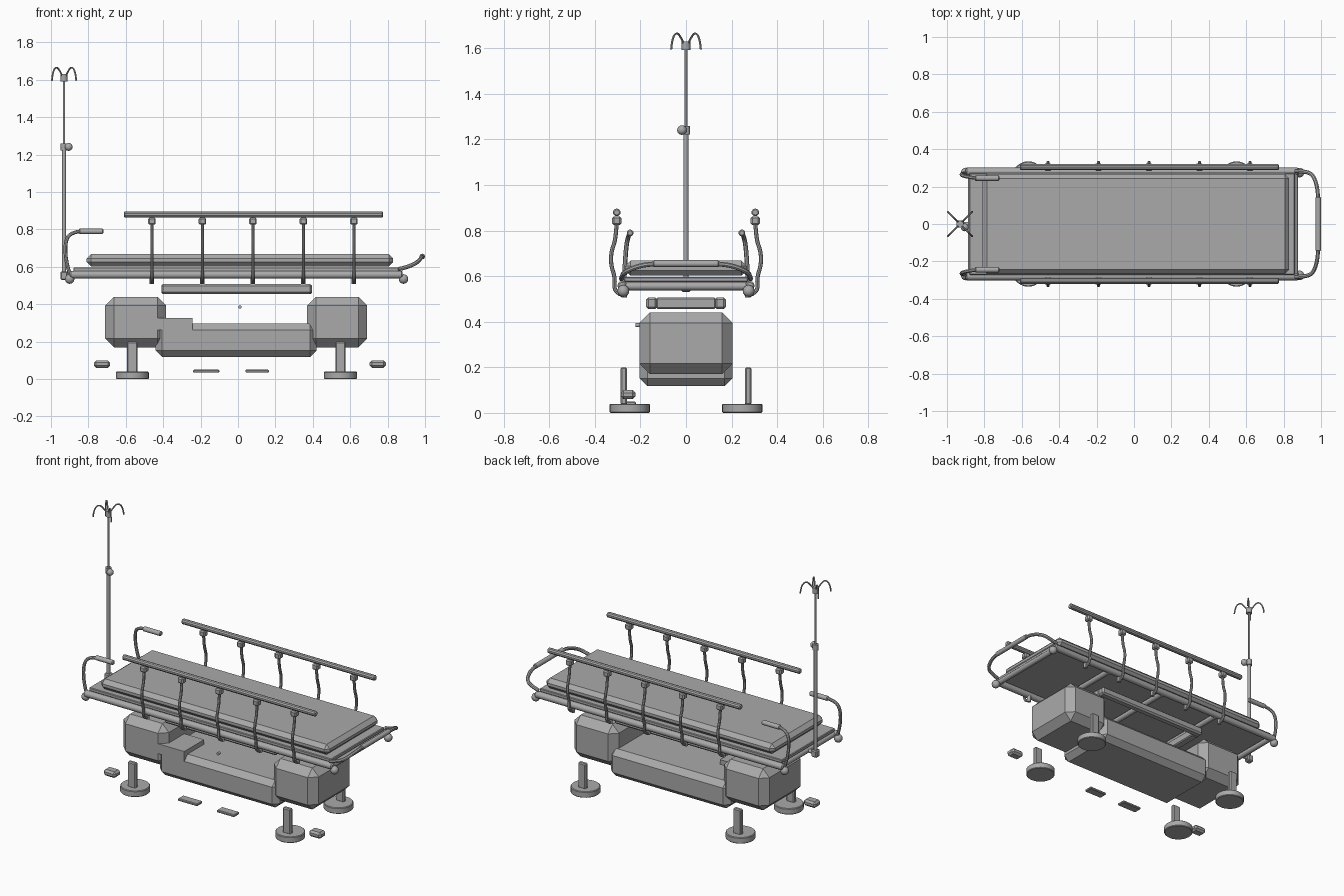
import bpy, bmesh, math
from mathutils import Vector

if "Cube" in bpy.data.objects:
    bpy.data.objects.remove(bpy.data.objects["Cube"])

grey = bpy.data.materials.new("painted_grey")
grey.diffuse_color = (0.4, 0.4, 0.4, 1)
grey.use_nodes = True
grey.node_tree.nodes["Principled BSDF"].inputs["Base Color"].default_value = grey.diffuse_color


def finish(ob, smooth=True):
    ob.data.materials.clear()
    ob.data.materials.append(grey)
    if smooth:
        bpy.ops.object.select_all(action='DESELECT')
        ob.select_set(True)
        bpy.context.view_layer.objects.active = ob
        bpy.ops.object.shade_smooth_by_angle(angle=math.radians(35))
    return ob


def mesh_object(name, bm, smooth):
    me = bpy.data.meshes.new(name)
    bm.to_mesh(me)
    bm.free()
    ob = bpy.data.objects.new(name, me)
    bpy.context.collection.objects.link(ob)
    return finish(ob, smooth)


def box(name, x, y, z, chamfer=0.0):
    """Chamfered box from (min, max) ranges."""
    bm = bmesh.new()
    bmesh.ops.create_cube(bm, size=1)
    for v in bm.verts:
        v.co = [(r[0] + r[1]) / 2 + c * (r[1] - r[0]) for r, c in zip((x, y, z), v.co)]
    if chamfer:
        bmesh.ops.bevel(bm, geom=bm.edges[:], offset=chamfer, segments=1,
                        affect='EDGES', profile=0.5)
    return mesh_object(name, bm, False)


def rod(name, a, b, r, sides=12, chamfer=0.0):
    """Closed cylinder between two points."""
    a, b = Vector(a), Vector(b)
    bm = bmesh.new()
    bmesh.ops.create_cone(bm, cap_ends=True, segments=sides, radius1=r, radius2=r,
                          depth=(b - a).length)
    if chamfer:
        rim = [e for e in bm.edges if abs(e.verts[0].co.z - e.verts[1].co.z) < 1e-5]
        bmesh.ops.bevel(bm, geom=rim, offset=chamfer, segments=1, affect='EDGES', profile=0.5)
    rot = (b - a).to_track_quat('Z', 'Y').to_matrix()
    bmesh.ops.transform(bm, matrix=rot.to_4x4(), verts=bm.verts)
    bmesh.ops.translate(bm, vec=(a + b) / 2, verts=bm.verts)
    return mesh_object(name, bm, True)


def ball(name, c, r):
    bm = bmesh.new()
    bmesh.ops.create_uvsphere(bm, u_segments=14, v_segments=8, radius=r)
    bmesh.ops.translate(bm, vec=c, verts=bm.verts)
    return mesh_object(name, bm, True)


def tube(name, pts, r):
    """Smoothly bent tube along control points."""
    cu = bpy.data.curves.new(name, 'CURVE')
    cu.dimensions = '3D'
    cu.bevel_depth, cu.bevel_resolution, cu.use_fill_caps = r, 2, True
    sp = cu.splines.new('NURBS')
    sp.points.add(len(pts) - 1)
    for p, co in zip(sp.points, pts):
        p.co = (*co, 1)
    sp.order_u, sp.use_endpoint_u, sp.resolution_u = 3, True, 4
    tmp = bpy.data.objects.new(name + "_path", cu)
    bpy.context.collection.objects.link(tmp)
    me = bpy.data.meshes.new_from_object(tmp.evaluated_get(bpy.context.evaluated_depsgraph_get()))
    bpy.data.objects.remove(tmp)
    me.name = name
    ob = bpy.data.objects.new(name, me)
    bpy.context.collection.objects.link(ob)
    return finish(ob)


# Mattress and deck
box("mattress", (-0.81, 0.83), (-0.267, 0.267), (0.602, 0.668), 0.024)
box("deck", (-0.88, 0.86), (-0.272, 0.272), (0.575, 0.597), 0.004)

# Frame below the deck
for x in (-0.43, 0, 0.43):
    rod("frame_crossbar", (x, -0.28, 0.555), (x, 0.28, 0.555), 0.018)
for x in (-0.87, 0.86):
    rod("end_crossbar", (x, -0.28, 0.556), (x, 0.28, 0.556), 0.018)
for s in (-1, 1):
    box("lift_side_bar", (-0.41, 0.395), sorted((s * 0.125, s * 0.175)), (0.455, 0.507), 0.01)
for x in (-0.41, 0.345):
    box("lift_end_bar", (x, x + 0.05), (-0.13, 0.13), (0.456, 0.506), 0.006)

# Both long sides: frame rail, bumpers, guard rail and pull handle
for s in (-1, 1):
    rod("frame_rail", (-0.90, s * 0.28, 0.558), (0.88, s * 0.28, 0.558), 0.021, 12, 0.006)
    for x in (-0.90, 0.885):
        ball("corner_bumper", (x, s * 0.275, 0.535), 0.026)
    rod("guard_rail", (-0.61, s * 0.304, 0.88), (0.775, s * 0.304, 0.88), 0.017, 10, 0.005)
    for i in range(5):
        x = -0.46 + 0.27 * i
        box("guard_clamp", (x - 0.02, x + 0.02), sorted((s * 0.284, s * 0.324)),
            (0.825, 0.863), 0.007)
        tube("guard_post", [(x, s * py, pz) for py, pz in (
            (0.304, 0.84), (0.308, 0.76), (0.328, 0.71), (0.33, 0.65), (0.31, 0.59),
            (0.318, 0.53), (0.275, 0.515))], 0.009)
        rod("post_socket", (x, s * 0.272, 0.507), (x, s * 0.272, 0.55), 0.012)
    tube("pull_handle", [(-0.895, s * 0.272, 0.55), (-0.92, s * 0.27, 0.62),
                         (-0.925, s * 0.262, 0.74), (-0.89, s * 0.25, 0.785),
                         (-0.84, s * 0.246, 0.79)], 0.01)
    rod("handle_grip", (-0.85, s * 0.245, 0.79), (-0.72, s * 0.245, 0.79), 0.015, 12, 0.005)

# Push bar at the other end
half = [(0.86, 0.283, 0.588), (0.90, 0.282, 0.597), (0.955, 0.27, 0.62),
        (0.98, 0.20, 0.648), (0.985, 0.13, 0.655)]
tube("push_bar", half + [(x, -y, z) for x, y, z in reversed(half)], 0.011)
rod("push_grip", (0.985, -0.145, 0.655), (0.985, 0.145, 0.655), 0.015, 12, 0.004)

# Drip pole with four hooks
px = -0.93
box("pole_socket", (px - 0.02, px + 0.02), (-0.02, 0.02), (0.53, 0.575), 0.006)
rod("pole_bracket", (px, 0, 0.555), (-0.86, 0, 0.555), 0.012)
rod("lower_pole", (px, 0, 0.54), (px, 0, 1.24), 0.011)
rod("upper_pole", (px, 0, 1.23), (px, 0, 1.62), 0.006)
rod("pole_clamp", (px, 0, 1.222), (px, 0, 1.26), 0.018)
ball("clamp_knob", (px + 0.025, -0.018, 1.241), 0.021)
rod("clamp_screw", (px, 0, 1.241), (px + 0.02, -0.015, 1.241), 0.008)
rod("hook_hub", (px, 0, 1.592), (px, 0, 1.63), 0.019)
for sx in (-1, 1):
    for sy in (-1, 1):
        tube("drip_hook", [(px + sx * d, sy * d, z) for d, z in (
            (0.005, 1.61), (0.02, 1.645), (0.04, 1.672), (0.061, 1.645), (0.065, 1.595))], 0.0045)

# Base body with two end pods
box("base_body", (-0.44, 0.42), (-0.203, 0.203), (0.118, 0.296), 0.034)
box("left_pod", (-0.71, -0.385), (-0.205, 0.205), (0.17, 0.44), 0.046)
box("right_pod", (0.37, 0.69), (-0.205, 0.205), (0.17, 0.44), 0.046)
box("storage_step", (-0.43, -0.243), (-0.204, 0.0), (0.262, 0.326))
rod("control_button", (0.01, -0.222, 0.385), (0.01, -0.203, 0.385), 0.009)

# Casters: round covers with flat stems
for x in (-0.565, 0.548):
    for s in (-1, 1):
        rod("caster_cover", (x, s * 0.247, 0), (x, s * 0.247, 0.04), 0.088, 28, 0.004)
        box("caster_stem", (x - 0.028, x + 0.028), sorted((s * 0.259, s * 0.287)),
            (0.035, 0.2), 0.006)

# Foot pedals along the front
for x in (-0.727, 0.747):
    box("end_pedal", (x - 0.043, x + 0.043), (-0.286, -0.222), (0.06, 0.1), 0.012)
for a, b in ((-0.24, -0.10), (0.04, 0.165)):
    box("flat_pedal", (a, b), (-0.275, -0.22), (0.034, 0.05), 0.004)
